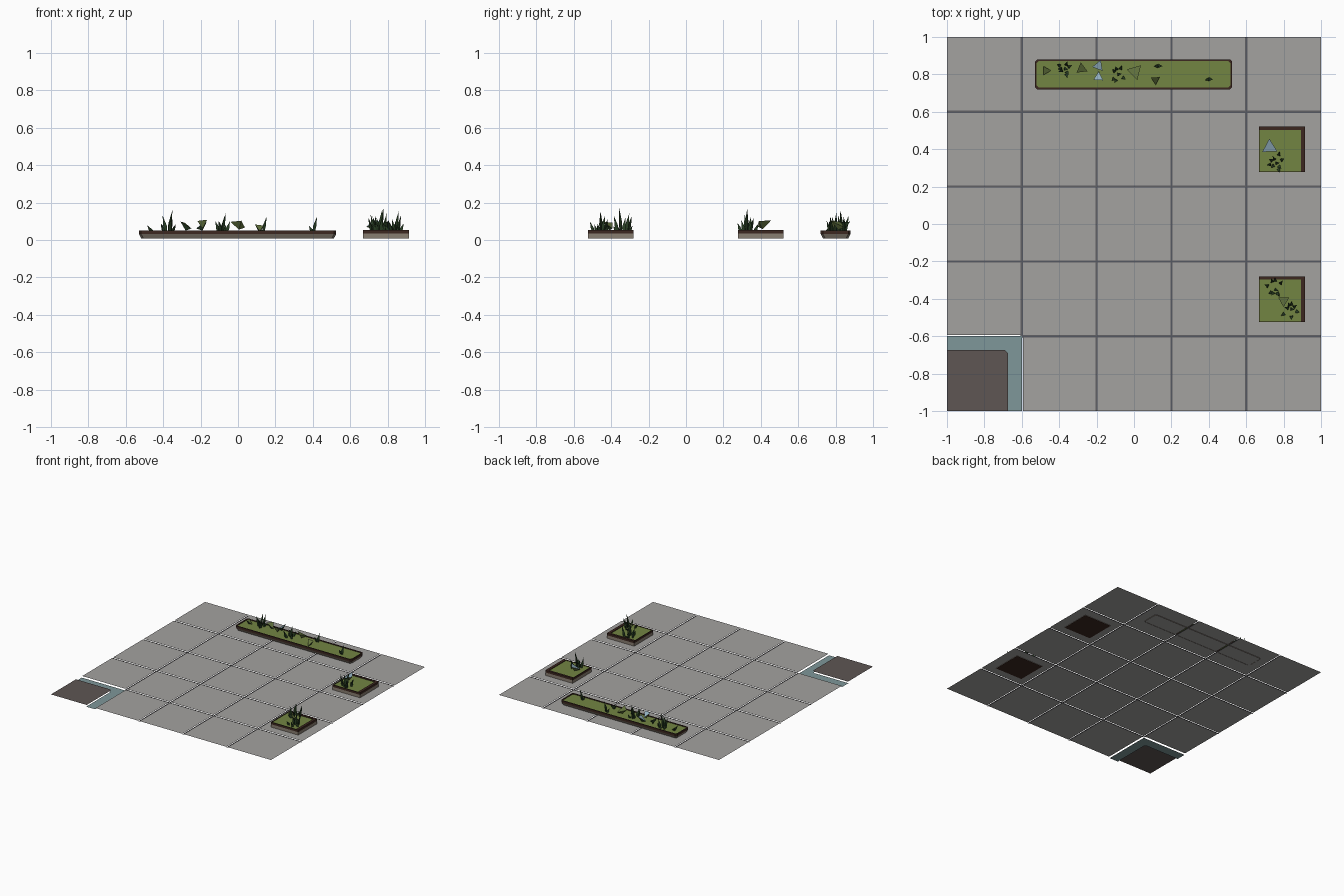
import bpy, bmesh, math, random
from mathutils import Vector

if "Cube" in bpy.data.objects:
    bpy.data.objects.remove(bpy.data.objects["Cube"])

random.seed(4)

def mat(name, rgb):
    m = bpy.data.materials.new(name)
    m.diffuse_color = (*rgb, 1)
    m.use_nodes = True
    m.node_tree.nodes["Principled BSDF"].inputs["Base Color"].default_value = m.diffuse_color
    return m

PAVING = mat("paving grey", (0.37, 0.36, 0.352))
JOINT = mat("joint dark grey", (0.12, 0.12, 0.13))
TEAL = mat("pale teal", (0.21, 0.31, 0.32))
ASPHALT = mat("asphalt brown grey", (0.112, 0.092, 0.088))
WALL = mat("planter stone", (0.25, 0.21, 0.165))
SOIL = mat("soil brown", (0.045, 0.02, 0.014))
GRASS = mat("lawn green", (0.17, 0.235, 0.055))
BLADE = mat("blade dark green", (0.022, 0.05, 0.018))
LEAF = mat("leaf green", (0.13, 0.18, 0.05))
BLUE = mat("leaf blue", (0.28, 0.42, 0.5))

def finish(bm, name, *mats):
    me = bpy.data.meshes.new(name)
    bm.to_mesh(me)
    bm.free()
    for m in mats:
        me.materials.append(m)
    ob = bpy.data.objects.new(name, me)
    bpy.context.collection.objects.link(ob)
    return ob

def poly(bm, pts, z, index=0):
    f = bm.faces.new([bm.verts.new((x, y, z)) for x, y in pts])
    f.material_index = index
    return f

def rect(x0, y0, x1, y1, c=0.0):
    """Rectangle outline, optionally with chamfered corners."""
    if c == 0:
        return [(x0, y0), (x1, y0), (x1, y1), (x0, y1)]
    return [(x0 + c, y0), (x1 - c, y0), (x1, y0 + c), (x1, y1 - c),
            (x1 - c, y1), (x0 + c, y1), (x0, y1 - c), (x0, y0 + c)]

# Paving: 5 x 5 slabs, the front left one left out
G = 0.006
bm = bmesh.new()
for i in range(5):
    for j in range(5):
        if i or j:
            x, y = -1 + 0.4 * i, -1 + 0.4 * j
            poly(bm, rect(x + (G if i else 0), y + (G if j else 0),
                          x + 0.4 - (G if i < 4 else 0), y + 0.4 - (G if j < 4 else 0)), 0.012)
finish(bm, "paving_slabs", PAVING)

# Sunken joints between slabs
bm = bmesh.new()
for k in range(1, 5):
    p = -1 + 0.4 * k
    s = -0.6 if k == 1 else -1
    poly(bm, rect(p - G, s, p + G, 1), 0.007)
    poly(bm, rect(s, p - G, 1, p + G), 0.007)
finish(bm, "paving_joints", JOINT)

# Front left corner: pale border around a dark patch
bm = bmesh.new()
poly(bm, [(-0.68, -1), (-0.6, -1), (-0.6, -0.6), (-1, -0.6), (-1, -0.68), (-0.69, -0.68), (-0.68, -0.69)], 0.001)
finish(bm, "corner_border", TEAL)
bm = bmesh.new()
poly(bm, [(-1, -1), (-0.675, -1), (-0.675, -0.69), (-0.69, -0.675), (-1, -0.675)], 0.016)
finish(bm, "corner_patch", ASPHALT)

def loft(bm, rings):
    """Join stacked outlines (points, z, material of the band above)."""
    vs = [[bm.verts.new((x, y, z)) for x, y in pts] for pts, z, _ in rings]
    for a, b, (_, _, m) in zip(vs, vs[1:], rings):
        for i in range(len(a)):
            j = (i + 1) % len(a)
            bm.faces.new((a[i], a[j], b[j], b[i])).material_index = m
    return vs

def planter(name, x0, y0, x1, y1, top, flare, chamfer, rim, closed):
    """Stone wall, soil rim, grass top; rim = (left, bottom, right, top)."""
    l, b, r, t = rim
    f = flare
    bm = bmesh.new()
    vs = loft(bm, [
        (rect(x0 + f, y0 + f, x1 - f, y1 - f, chamfer), 0.009, 0),
        (rect(x0, y0, x1, y1, chamfer), top - 0.018, 1),
        (rect(x0, y0, x1, y1, chamfer), top, 1),
        (rect(x0 + l, y0 + b, x1 - r, y1 - t, chamfer), top, 1),
        (rect(x0 + l, y0 + b, x1 - r, y1 - t, chamfer), top - 0.005, 1)])
    bm.faces.new(vs[-1]).material_index = 2
    if closed:
        bm.faces.new(vs[0][::-1]).material_index = 1
    finish(bm, name, WALL, SOIL, GRASS)

planter("long_planter", -0.53, 0.72, 0.525, 0.88, 0.05, 0.012, 0.012, (0.009,) * 4, False)
planter("back_square_planter", 0.667, 0.277, 0.915, 0.52, 0.054, 0, 0, (0.004, 0.004, 0.022, 0.018), True)
planter("front_square_planter", 0.667, -0.525, 0.915, -0.28, 0.054, 0, 0, (0.004, 0.004, 0.022, 0.018), True)

def clump(name, x, y, height, count, spread):
    """Pointed three-sided blades leaning outwards."""
    bm = bmesh.new()
    for k in range(count):
        a = 2 * math.pi * k / count + random.uniform(-0.4, 0.4)
        d = Vector((math.cos(a), math.sin(a), 0))
        rad = spread * random.uniform(0.35, 1) if k else 0
        h = height if k == 0 else random.uniform(0.075, height * 0.85)
        base = Vector((x, y, 0.04)) + d * rad
        rings = []
        for z, w in ((0, 0.008), (0.4, 0.011)):
            c = base + d * (0.012 * z) + Vector((0, 0, (h - 0.04) * z))
            rings.append([bm.verts.new(c + w * Vector((math.cos(a + q * 2.094), math.sin(a + q * 2.094), 0)))
                          for q in range(3)])
        tip = bm.verts.new((*(base + d * 0.02).xy, h))
        for i in range(3):
            j = (i + 1) % 3
            bm.faces.new((rings[0][i], rings[0][j], rings[1][j], rings[1][i]))
            bm.faces.new((rings[1][i], rings[1][j], tip))
    finish(bm, name, BLADE)

for name, x, y, h, n, s in (
        ("grass_clump_1", -0.37, 0.83, 0.16, 8, 0.036),
        ("grass_clump_2", -0.085, 0.80, 0.145, 7, 0.034),
        ("grass_blade_1", 0.133, 0.845, 0.125, 2, 0.012),
        ("grass_blade_2", 0.403, 0.775, 0.125, 2, 0.012),
        ("grass_clump_3", 0.76, 0.325, 0.168, 9, 0.045),
        ("grass_clump_4", 0.755, -0.35, 0.17, 9, 0.045),
        ("grass_clump_5", 0.84, -0.455, 0.155, 8, 0.045)):
    clump(name, x, y, h, n, s)

def leaf(name, x, y, size, turn, z, top, under):
    """Tilted triangular leaf with a folded underside."""
    bm = bmesh.new()
    pts = []
    for q, dz in ((0, -0.018), (1, 0.012), (2, 0.018)):
        a = turn + q * 2.094
        pts.append(bm.verts.new((x + size * math.cos(a), y + size * math.sin(a), z + dz)))
    low = bm.verts.new((x, y, z - 0.03))
    bm.faces.new(pts)
    for i in range(3):
        bm.faces.new((pts[(i + 1) % 3], pts[i], low)).material_index = 1
    finish(bm, name, top, under)

for i, (x, y, s, t, z, top, under) in enumerate((
        (-0.47, 0.82, 0.027, 0.0, 0.06, LEAF, BLADE),
        (-0.28, 0.83, 0.034, -0.4, 0.08, LEAF, BLADE),
        (-0.19, 0.845, 0.034, 3.3, 0.08, BLUE, BLADE),
        (-0.19, 0.785, 0.030, 1.5, 0.09, BLUE, LEAF),
        (0.005, 0.815, 0.046, 0.8, 0.085, LEAF, LEAF),
        (0.115, 0.77, 0.027, -1.5, 0.065, LEAF, BLADE),
        (0.725, 0.41, 0.046, 3.7, 0.088, BLUE, LEAF),
        (0.80, -0.41, 0.034, 0.5, 0.08, LEAF, BLADE))):
    leaf(f"leaf_{i + 1}", x, y, s, t, z, top, under)
